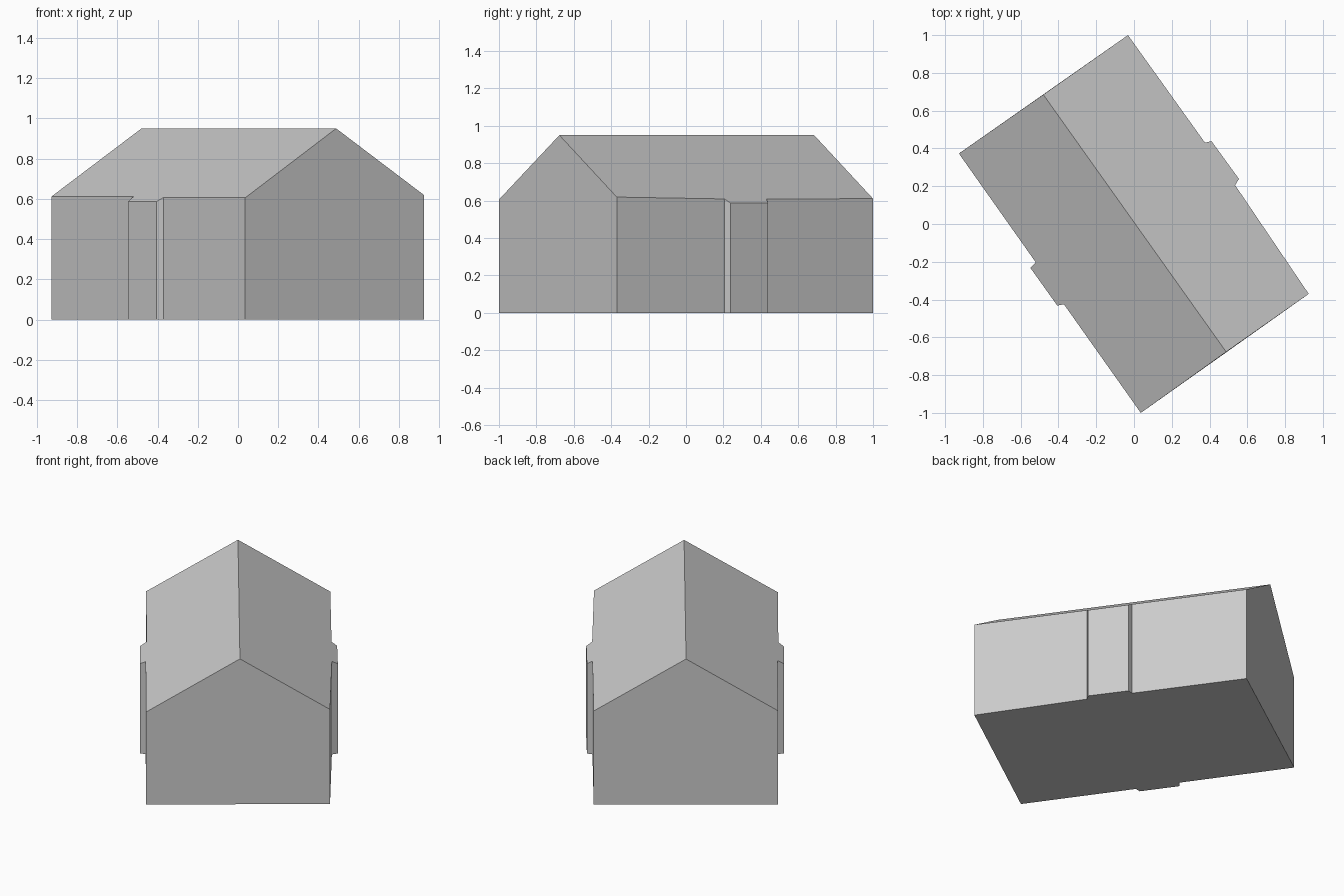
import bpy
import bmesh
from mathutils import Vector

cube = bpy.data.objects.get("Cube")
if cube:
    bpy.data.objects.remove(cube, do_unlink=True)

# One plain grey for walls, roof and floor
grey = bpy.data.materials.new("plain_grey")
grey.use_nodes = True
colour = (0.6, 0.6, 0.6, 1)
grey.diffuse_color = colour
grey.node_tree.nodes["Principled BSDF"].inputs["Base Color"].default_value = colour

# Ridge ends and the long sides, each with a shallow bay
RIDGE_BACK, RIDGE_FRONT = Vector((-0.48, 0.685)), Vector((0.488, -0.677))
RIDGE_Z, SLOPE = 0.95, 0.62
west_side = [(-0.927, 0.373), (-0.52, -0.203), (-0.548, -0.233),
             (-0.406, -0.432), (-0.371, -0.425), (0.036, -1.0)]
east_side = [(0.925, -0.37), (0.535, 0.206), (0.556, 0.238),
             (0.41, 0.439), (0.376, 0.43), (-0.032, 1.0)]
across = (RIDGE_FRONT - RIDGE_BACK).normalized().orthogonal()


def roof_height(point):
    """Height of the pitched roof above a plan point."""
    return RIDGE_Z - SLOPE * abs((Vector(point) - RIDGE_BACK).dot(across))


bm = bmesh.new()
plan = west_side + east_side
floor = [bm.verts.new((x, y, 0)) for x, y in plan]
eaves = [bm.verts.new((x, y, roof_height((x, y)))) for x, y in plan]
ridge_back = bm.verts.new((*RIDGE_BACK, RIDGE_Z))
ridge_front = bm.verts.new((*RIDGE_FRONT, RIDGE_Z))

# Walls, with the two gable ends reaching the ridge
half = len(west_side)
gables = {half - 1: ridge_front, len(plan) - 1: ridge_back}
for i in range(len(plan)):
    j = (i + 1) % len(plan)
    wall = [floor[i], floor[j], eaves[j]]
    if i in gables:
        wall.append(gables[i])
    bm.faces.new(wall + [eaves[i]])

# Roof slopes run out over the bays; the floor closes the base
bm.faces.new(eaves[:half] + [ridge_front, ridge_back])
bm.faces.new(eaves[half:] + [ridge_back, ridge_front])
bm.faces.new(floor[::-1])
bmesh.ops.recalc_face_normals(bm, faces=bm.faces)

mesh = bpy.data.meshes.new("gabled_house")
bm.to_mesh(mesh)
bm.free()
mesh.materials.append(grey)
house = bpy.data.objects.new("gabled_house", mesh)
bpy.context.collection.objects.link(house)
